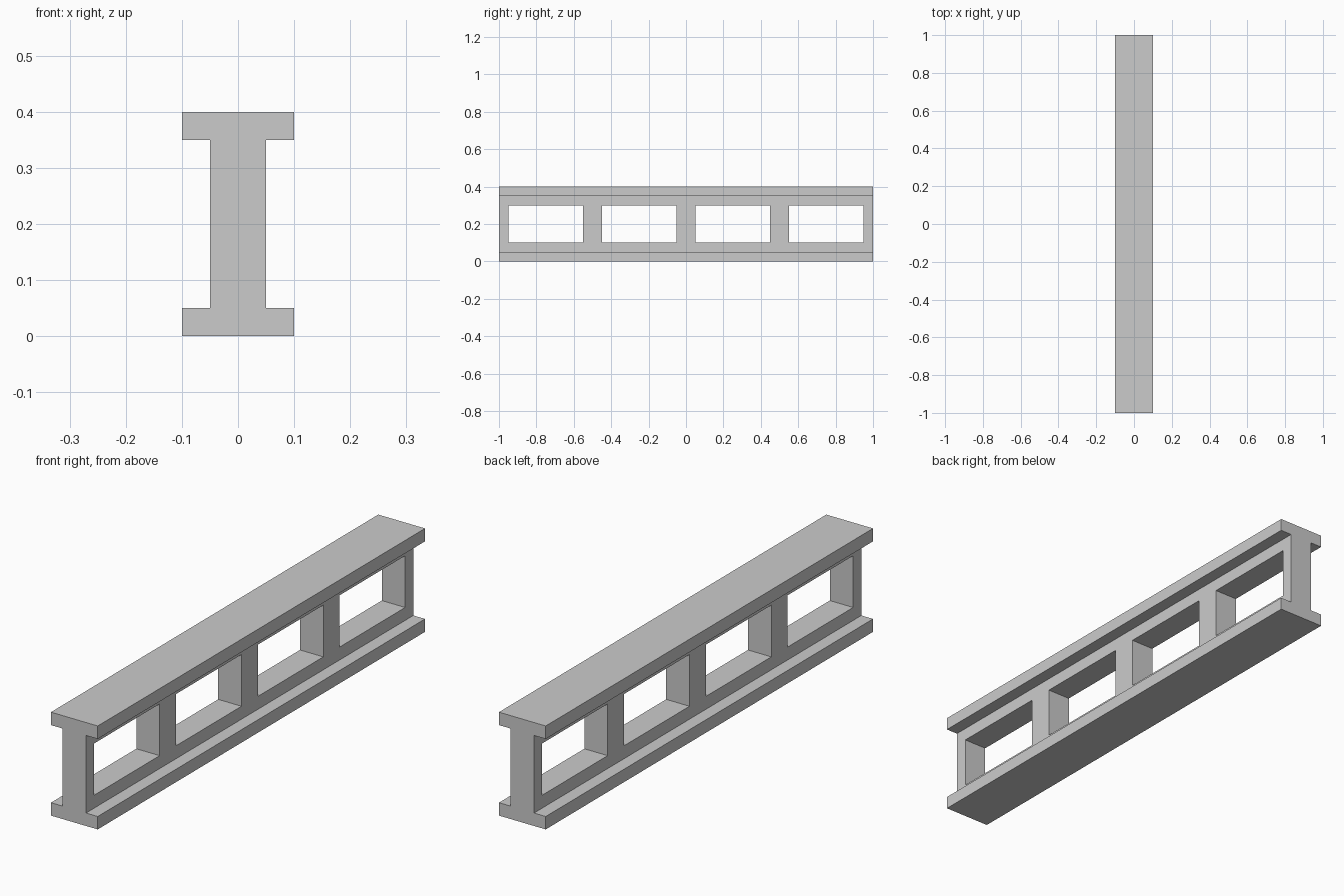
import bpy
import bmesh
from mathutils import Matrix

if "Cube" in bpy.data.objects:
    bpy.data.objects.remove(bpy.data.objects["Cube"])

LENGTH, HEIGHT = 2.0, 0.4
FLANGE_HALF, WEB_HALF, FLANGE_T = 0.1, 0.05, 0.05
BAYS, WINDOW_LEN, WINDOW_H = 4, 0.4, 0.2


def make_object(name, bm):
    bmesh.ops.recalc_face_normals(bm, faces=bm.faces)
    mesh = bpy.data.meshes.new(name)
    bm.to_mesh(mesh)
    bm.free()
    obj = bpy.data.objects.new(name, mesh)
    bpy.context.collection.objects.link(obj)
    return obj


# I-shaped section: right half, mirrored, then extruded along y
right = [(FLANGE_HALF, 0), (FLANGE_HALF, FLANGE_T),
         (WEB_HALF, FLANGE_T), (WEB_HALF, HEIGHT - FLANGE_T),
         (FLANGE_HALF, HEIGHT - FLANGE_T), (FLANGE_HALF, HEIGHT)]
profile = right + [(-x, z) for x, z in reversed(right)]
bm = bmesh.new()
section = bm.faces.new([bm.verts.new((x, -LENGTH / 2, z)) for x, z in profile])
extruded = bmesh.ops.extrude_face_region(bm, geom=[section], use_keep_orig=True)
bmesh.ops.translate(
    bm, vec=(0, LENGTH, 0),
    verts=[g for g in extruded["geom"] if isinstance(g, bmesh.types.BMVert)])
beam = make_object("beam", bm)

# Row of rectangular web openings, one per bay
bm = bmesh.new()
pitch = LENGTH / BAYS
for i in range(BAYS):
    y = (i + 0.5) * pitch - LENGTH / 2
    bmesh.ops.create_cube(
        bm, size=1,
        matrix=Matrix.Translation((0, y, HEIGHT / 2))
        @ Matrix.Diagonal((0.3, WINDOW_LEN, WINDOW_H, 1)))
cutter = make_object("web_opening_cutter", bm)
cutter.hide_render = True
cutter.display_type = 'WIRE'

openings = beam.modifiers.new("web_openings", 'BOOLEAN')
openings.operation = 'DIFFERENCE'
openings.solver = 'EXACT'
openings.object = cutter
